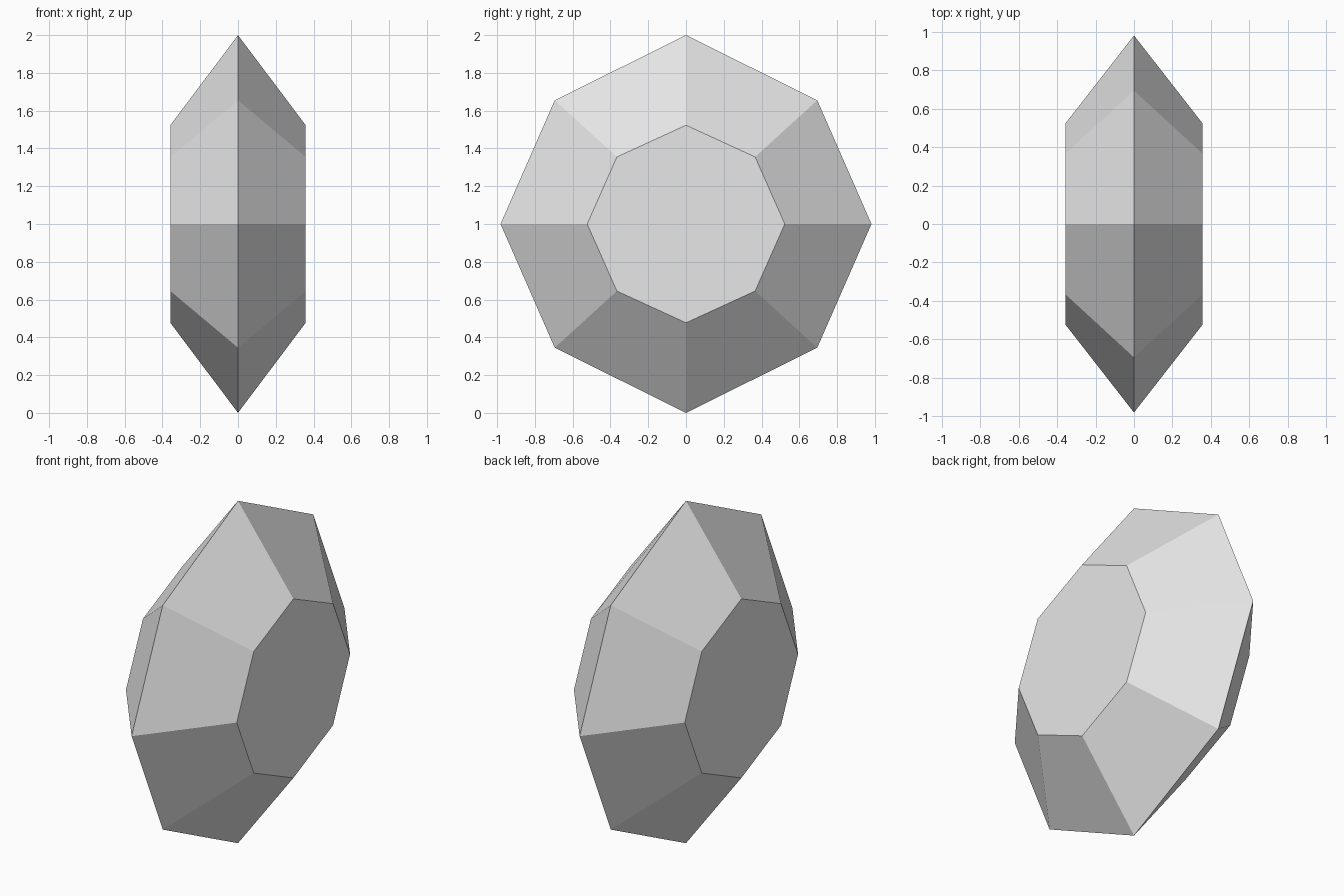
import bpy
import bmesh

cube = bpy.data.objects.get("Cube")
if cube:
    bpy.data.objects.remove(cube, do_unlink=True)

# Plain grey stone
grey = bpy.data.materials.new("stone_grey")
grey.use_nodes = True
colour = (0.8, 0.8, 0.8, 1.0)
grey.diffuse_color = colour
grey.node_tree.nodes["Principled BSDF"].inputs["Base Color"].default_value = colour


def octagon(bm, x, top, diag_y, diag_z, side):
    """Eight-sided ring in the YZ plane, centred at height 1."""
    points = [(0, top), (diag_y, diag_z), (side, 0), (diag_y, -diag_z),
              (0, -top), (-diag_y, -diag_z), (-side, 0), (-diag_y, diag_z)]
    return [bm.verts.new((x, y, 1 + z)) for y, z in points]


# Cut gem: wide girdle tapering to a flat facet on each side
bm = bmesh.new()
girdle = octagon(bm, 0, 1.0, 0.695, 0.655, 0.982)
for x in (-0.358, 0.358):
    table = octagon(bm, x, 0.523, 0.366, 0.355, 0.523)
    bm.faces.new(table)
    for i in range(8):
        j = (i + 1) % 8
        bm.faces.new((girdle[i], girdle[j], table[j], table[i]))
bmesh.ops.recalc_face_normals(bm, faces=bm.faces)

mesh = bpy.data.meshes.new("cut_gem")
bm.to_mesh(mesh)
bm.free()
mesh.materials.append(grey)
gem = bpy.data.objects.new("cut_gem", mesh)
bpy.context.scene.collection.objects.link(gem)
